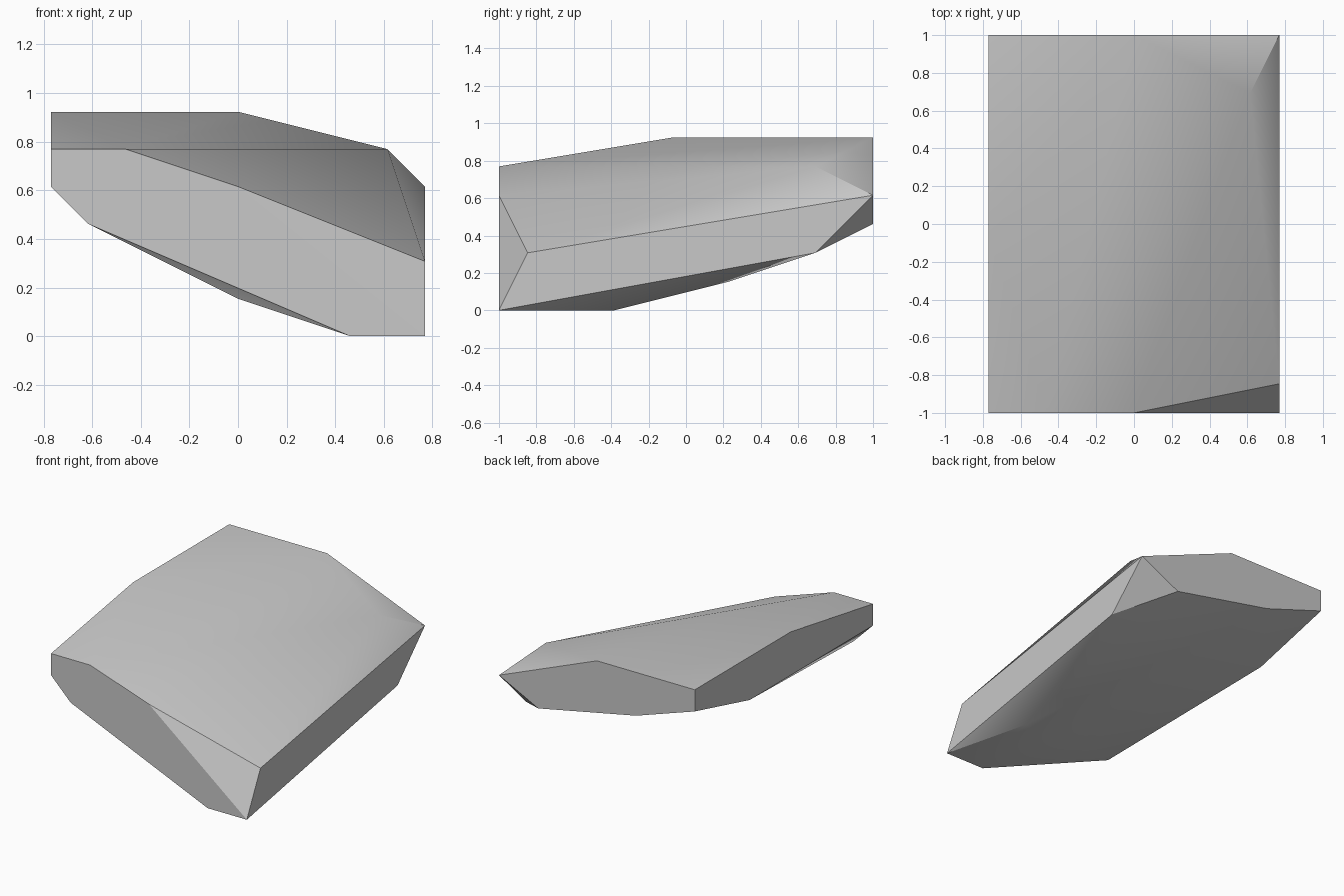
import bpy
import bmesh
import math
from itertools import combinations
from mathutils import Vector

default_cube = bpy.data.objects.get("Cube")
if default_cube:
    bpy.data.objects.remove(default_cube, do_unlink=True)

# Corners lie on a coarse grid, thirteen steps from front to back
STEP = 2 / 13
FRONT, BACK = 0, 13
LEFT, RIGHT = 5, -5


def stone_material(name, colour):
    material = bpy.data.materials.new(name)
    material.use_nodes = True
    material.diffuse_color = colour
    shader = next(n for n in material.node_tree.nodes if n.type == "BSDF_PRINCIPLED")
    shader.inputs["Base Color"].default_value = colour
    shader.inputs["Roughness"].default_value = 0.9
    return material


def flat_facets(points):
    """Outer facets of the convex stone, each as an ordered ring of corner numbers."""
    facets = {}
    for a, b, c in combinations(range(len(points)), 3):
        normal = (points[b] - points[a]).cross(points[c] - points[a])
        if normal.length < 0.1:
            continue
        heights = [normal.dot(p - points[a]) for p in points]
        if max(heights) > 0.1:
            normal = -normal
            if min(heights) < -0.1:
                continue
        ring = [i for i, h in enumerate(heights) if abs(h) < 0.1]
        centre = sum((points[i] for i in ring), Vector()) / len(ring)
        across = (points[a] - centre).normalized()
        along = normal.normalized().cross(across)

        def turn(i):
            offset = points[i] - centre
            return math.atan2(offset.dot(along), offset.dot(across))

        facets[frozenset(ring)] = sorted(ring, key=turn)
    return list(facets.values())


# Outlines of the flat front and back, as x and z steps
front_outline = [(RIGHT, 4), (RIGHT, 5), (-3, 5), (0, 4), (LEFT, 0), (3, 0), (-4, 3)]
back_outline = [(RIGHT, 5), (RIGHT, 6), (0, 6), (LEFT, 4), (3, 3), (-2, 4)]
corners = [(x, FRONT, z) for x, z in front_outline]
corners += [(x, BACK, z) for x, z in back_outline]

# Corners between front and back: flat sides, upper bevel, underside
corners += [(RIGHT, 6, 6), (RIGHT, 9, 4)]
corners += [(LEFT, 1, 2), (LEFT, 11, 2)]
corners += [(4, 11, 5)]
corners += [(4, 4, 0), (4, 8, 1), (0, 3, 1)]
corners = [Vector(c) for c in corners]

# Skin the corners with flat facets
bm = bmesh.new()
shift = Vector((0, BACK / 2, 0))
verts = [bm.verts.new((c - shift) * STEP) for c in corners]
for ring in flat_facets(corners):
    bm.faces.new([verts[i] for i in ring])
bmesh.ops.delete(bm, geom=[v for v in verts if not v.link_faces], context="VERTS")
bmesh.ops.recalc_face_normals(bm, faces=bm.faces)

mesh = bpy.data.meshes.new("rock")
bm.to_mesh(mesh)
bm.free()
rock = bpy.data.objects.new("rock", mesh)
bpy.context.collection.objects.link(rock)
mesh.materials.append(stone_material("stone grey", (0.58, 0.58, 0.58, 1)))

# Soft shading over the top and underside, crisp edges elsewhere
bpy.ops.object.select_all(action="DESELECT")
rock.select_set(True)
bpy.context.view_layer.objects.active = rock
bpy.ops.object.shade_smooth_by_angle(angle=math.radians(30))
